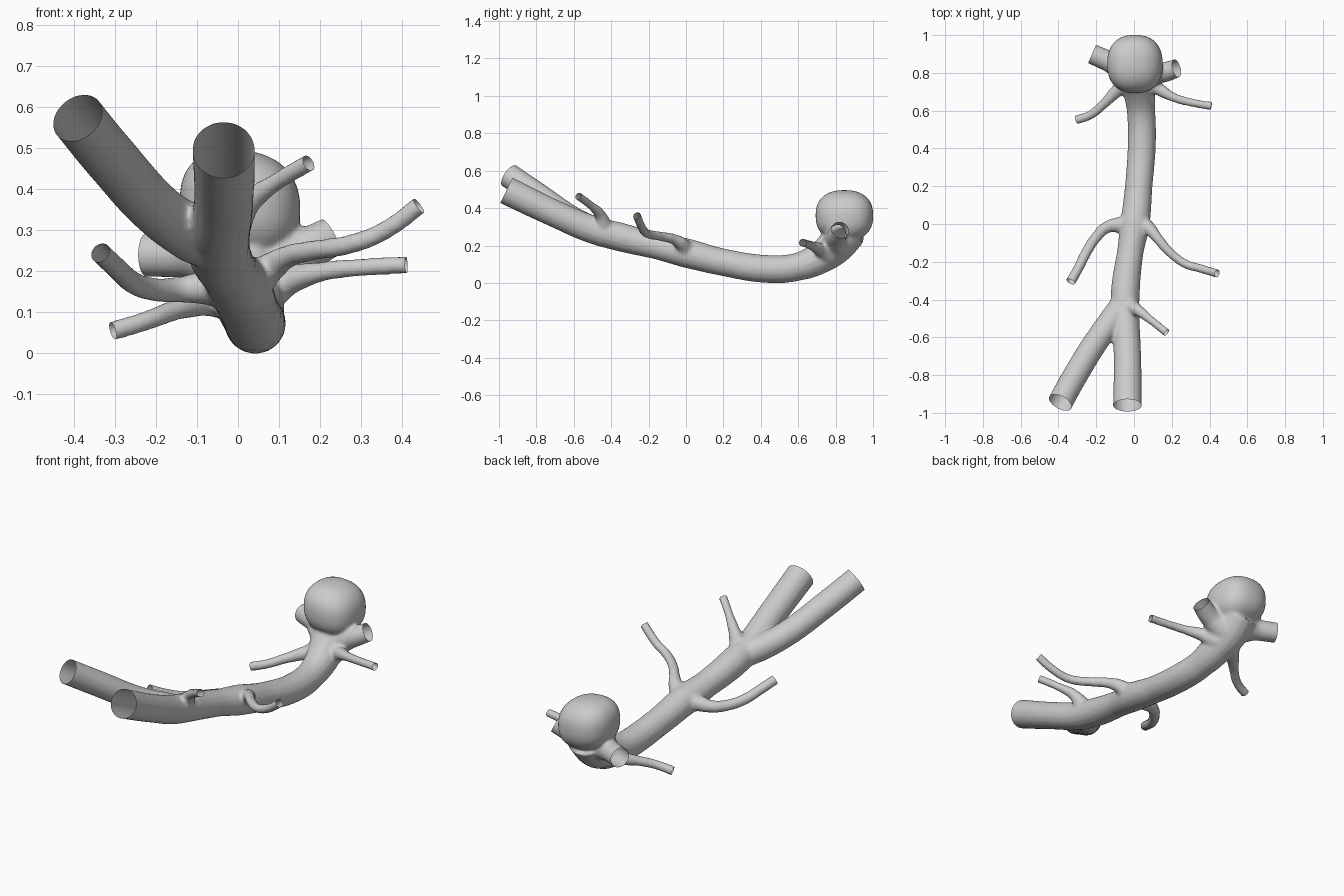
import bpy
import bmesh
from mathutils import Vector

cube = bpy.data.objects.get("Cube")
if cube:
    bpy.data.objects.remove(cube)

mat = bpy.data.materials.new("pale grey")
mat.use_nodes = True
mat.diffuse_color = (0.6, 0.6, 0.6, 1)
mat.node_tree.nodes["Principled BSDF"].inputs["Base Color"].default_value = (0.6, 0.6, 0.6, 1)

body = bmesh.new()   # all closed solids, fused later
open_ends = []       # (centre, outward direction, radius)
EXTRA = 0.03         # length beyond each open end, trimmed off later


def add_tube(path, open_first=False, open_last=True):
    """Sweep a round tube through (x, y, z, radius) points."""
    pts = [(Vector(p[:3]), p[3]) for p in path]
    for is_open, end, inner in ((open_first, 0, 1), (open_last, -1, -2)):
        if is_open:
            co, r = pts[end]
            d = (co - pts[inner][0]).normalized()
            open_ends.append((co, d, r))
            pts[end] = (co + d * EXTRA, r)
    curve = bpy.data.curves.new("path", 'CURVE')
    curve.dimensions = '3D'
    curve.bevel_depth = 1.0
    curve.bevel_resolution = 6
    curve.use_fill_caps = True
    curve.resolution_u = 10
    spline = curve.splines.new('BEZIER')
    spline.bezier_points.add(len(pts) - 1)
    for bp, (co, r) in zip(spline.bezier_points, pts):
        bp.co, bp.radius = co, r
        bp.handle_left_type = bp.handle_right_type = 'AUTO'
    ob = bpy.data.objects.new("path", curve)
    bpy.context.collection.objects.link(ob)
    dg = bpy.context.evaluated_depsgraph_get()
    mesh = bpy.data.meshes.new_from_object(ob.evaluated_get(dg))
    body.from_mesh(mesh)
    bpy.data.objects.remove(ob)
    bpy.data.meshes.remove(mesh)


# Main trunk, from its open front end to the neck of the bulb
add_tube([(-.035, -.96, .495, .077), (-.035, -.7, .37, .073), (-.045, -.5, .285, .075),
          (-.045, -.35, .245, .077), (-.02, -.15, .195, .07), (.005, 0, .16, .079),
          (.025, .2, .11, .073), (.042, .45, .074, .075), (.037, .6, .087, .075),
          (.025, .72, .137, .087), (.01, .8, .2, .1), (.005, .86, .28, .11)],
         open_first=True, open_last=False)

# Second large fork
add_tube([(-.05, -.4, .255, .06), (-.11, -.5, .29, .07), (-.185, -.6, .34, .066),
          (-.31, -.8, .475, .067), (-.39, -.945, .573, .067)])

# Thin branch beside the fork
add_tube([(-.02, -.44, .3, .05), (.025, -.46, .365, .03), (.09, -.51, .415, .022),
          (.172, -.575, .463, .022)])

# Pair of curved branches at mid length
add_tube([(.02, 0, .16, .06), (.075, -.02, .205, .038), (.12, -.07, .235, .028),
          (.18, -.14, .25, .025), (.27, -.21, .265, .024), (.35, -.235, .295, .023),
          (.44, -.262, .36, .023)])
add_tube([(-.02, 0, .16, .06), (-.08, -.005, .16, .042), (-.14, -.015, .155, .032),
          (-.2, -.07, .155, .029), (-.255, -.155, .172, .028), (-.295, -.235, .207, .027),
          (-.335, -.305, .245, .027)])

# Pair of thin branches below the bulb
add_tube([(.06, .76, .15, .06), (.13, .715, .18, .035), (.21, .67, .2, .024),
          (.31, .642, .21, .022), (.41, .625, .215, .022)])
add_tube([(-.02, .76, .14, .06), (-.09, .705, .125, .035), (-.155, .64, .105, .026),
          (-.23, .578, .077, .024), (-.305, .553, .055, .024)])

# Two short wide stubs beside the bulb
add_tube([(.05, .8, .2, .08), (.14, .8, .24, .055), (.225, .825, .283, .048)])
add_tube([(-.04, .82, .24, .09), (-.13, .86, .24, .056), (-.222, .9, .24, .054)])

# Bulb: a slightly boxy ball
bulb = bmesh.ops.create_icosphere(body, subdivisions=4, radius=1)
for v in bulb["verts"]:
    p = v.co.normalized()
    p /= sum(abs(c) ** 2.4 for c in p) ** (1 / 2.4)
    v.co = Vector((p.x * .147 + .005, p.y * .154 + .847, p.z * .135 + .36 - p.x * .012))

# Fuse the parts and soften the joins
mesh = bpy.data.meshes.new("vessel")
body.to_mesh(mesh)
body.free()
vessel = bpy.data.objects.new("branching_vessel", mesh)
bpy.context.collection.objects.link(vessel)
remesh = vessel.modifiers.new("fuse", 'REMESH')
remesh.mode = 'VOXEL'
remesh.voxel_size = 0.008
soften = vessel.modifiers.new("soften", 'SMOOTH')
soften.factor = 0.5
soften.iterations = 10
dg = bpy.context.evaluated_depsgraph_get()
fused = bpy.data.meshes.new_from_object(vessel.evaluated_get(dg))
vessel.modifiers.clear()
vessel.data = fused
bpy.data.meshes.remove(mesh)

# Trim the tube ends so they stay open and hollow
bm = bmesh.new()
bm.from_mesh(fused)
for centre, direction, r in open_ends:
    reach = r * 1.3 + EXTRA + 0.012
    verts = [v for v in bm.verts if (v.co - centre).length < reach]
    faces = {f for v in verts for f in v.link_faces}
    edges = {e for f in faces for e in f.edges}
    corners = {v for f in faces for v in f.verts}
    bmesh.ops.bisect_plane(bm, geom=list(corners) + list(edges) + list(faces),
                           plane_co=centre, plane_no=direction, clear_outer=True)
for f in bm.faces:
    f.smooth = True
bm.to_mesh(fused)
bm.free()
fused.materials.clear()
fused.materials.append(mat)
